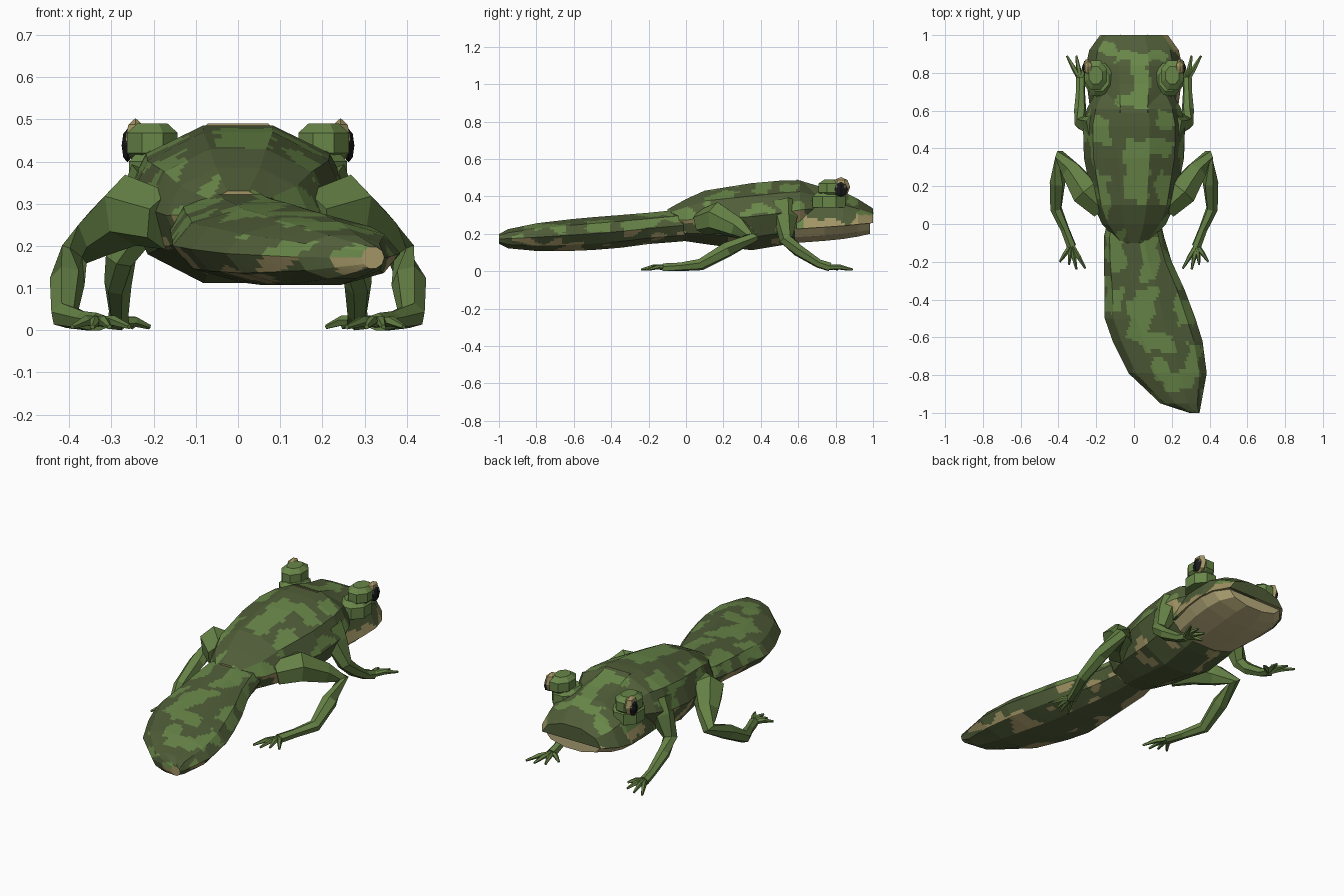
import bpy, bmesh, math
from mathutils import Vector, noise

cube = bpy.data.objects.get("Cube")
if cube:
    bpy.data.objects.remove(cube, do_unlink=True)


def material(name, rgb):
    m = bpy.data.materials.new(name)
    m.use_nodes = True
    m.diffuse_color = (*rgb, 1)
    m.node_tree.nodes["Principled BSDF"].inputs["Base Color"].default_value = (*rgb, 1)
    return m


DARK = material("dark green", (0.08, 0.11, 0.04))
LIGHT = material("light green", (0.14, 0.24, 0.066))
LIMB = material("limb green", (0.13, 0.22, 0.06))
SPOT = material("tan spot", (0.36, 0.3, 0.13))
JAW = material("pale tan", (0.48, 0.41, 0.2))
BLACK = material("black", (0.01, 0.01, 0.012))

# Light back patches: x min, x max, y min, y max
PATCHES = [
    (-0.01, 0.08, 0.66, 0.9), (-0.1, 0.17, 0.86, 0.91), (-0.22, -0.1, 0.9, 0.97),
    (-0.09, 0.08, 0.62, 0.68), (-0.05, 0.08, 0.12, 0.4), (-0.05, 0.2, 0.36, 0.45),
    (-0.25, -0.13, 0.42, 0.56), (0.12, 0.25, 0.1, 0.27), (-0.22, -0.13, 0.03, 0.26),
    (0.12, 0.22, 0.5, 0.6), (-0.16, -0.05, -0.25, -0.04), (0.04, 0.13, -0.3, -0.08),
    (0.0, 0.12, -0.5, -0.34), (-0.03, 0.08, -0.62, -0.42), (0.04, 0.21, -0.68, -0.58),
    (0.22, 0.31, -0.54, -0.34), (0.1, 0.19, -0.84, -0.72), (0.16, 0.31, -0.88, -0.78),
    (0.28, 0.35, -0.8, -0.64), (-0.15, -0.06, -0.46, -0.34),
]


def camouflage(face):
    """0 dark, 1 light, 2 tan: patches on the back, spots low on the flanks."""
    c = face.calc_center_median()
    nz = face.normal.z
    x = c.x + 0.012 * math.sin(40 * c.y)
    y = c.y + 0.012 * math.sin(40 * c.x)
    n = noise.noise(Vector((c.x * 8, c.y * 9, c.z * 14)))
    if c.y > 0.62 and c.z < 0.3 and nz < 0.6:
        return 2 if n > 0.1 else 0
    if nz > 0.6:
        return int(any(a < x < b and d < y < e for a, b, d, e in PATCHES))
    if nz > 0.1:
        return int(n > 0.08)
    return 2 if n > (0.06 if nz > -0.7 else 0.22) and nz > -0.97 else 0


def finish(name, bm, mats, rule=None):
    bmesh.ops.recalc_face_normals(bm, faces=bm.faces)
    bm.normal_update()
    if rule:
        for f in bm.faces:
            f.material_index = rule(f)
    mesh = bpy.data.meshes.new(name)
    bm.to_mesh(mesh)
    bm.free()
    for m in mats:
        mesh.materials.append(m)
    ob = bpy.data.objects.new(name, mesh)
    bpy.context.collection.objects.link(ob)
    return ob


def skin(rings):
    """Join closed rings of points into a capped tube."""
    bm = bmesh.new()
    loops = [[bm.verts.new(p) for p in r] for r in rings]
    for a, b in zip(loops, loops[1:]):
        for i in range(len(a)):
            j = (i + 1) % len(a)
            bm.faces.new((a[i], a[j], b[j], b[i]))
    bm.faces.new(loops[0])
    bm.faces.new(loops[-1])
    return bm


def loft(name, sections, mats, angles, full=True, rule=None):
    """Sections are y, centre x, half width, first z, last z."""
    rings = []
    for y, x, w, z0, z1 in sections:
        mid, h = ((z0 + z1) / 2, (z1 - z0) / 1.9) if full else (z0, (z1 - z0) / 0.95)
        rings.append([(x + w * math.cos(math.radians(a)), y,
                       mid + h * math.sin(math.radians(a))) for a in angles])
    bm = skin(rings)
    if rule:
        bmesh.ops.subdivide_edges(bm, edges=bm.edges[:], cuts=7, use_grid_fill=True)
    return finish(name, bm, mats, rule)


def limb(name, path, side, sides=6):
    """Tapered tube through x, y, z, radius stations."""
    pts = [Vector((p[0] * side, p[1], p[2])) for p in path]
    rings = []
    for i, p in enumerate(pts):
        d = Vector()
        if i:
            d += (p - pts[i - 1]).normalized()
        if i < len(pts) - 1:
            d += (pts[i + 1] - p).normalized()
        d.normalize()
        u = d.cross(Vector((0.25 * side, 0.1, 1))).normalized()
        v = d.cross(u)
        ring = []
        for k in range(sides):
            a = math.tau * (k + 0.5) / sides
            q = p + path[i][3] * (u * math.cos(a) + v * math.sin(a))
            q.z = max(q.z, 0)
            ring.append(q)
        rings.append(ring)
    return finish(name, skin(rings), [LIMB])


def drum(name, mat, x, y, rx, ry, levels):
    """Eight-sided upright drum; levels are z and relative radius."""
    turns = [math.tau * (k + 0.5) / 8 for k in range(8)]
    rings = [[(x + rx * f * math.cos(a), y + ry * f * math.sin(a), z) for a in turns]
             for z, f in levels]
    return finish(name, skin(rings), [mat])


def ball(name, mat, centre, size, segments):
    bm = bmesh.new()
    bmesh.ops.create_uvsphere(bm, u_segments=segments, v_segments=4, radius=1)
    for v in bm.verts:
        v.co = Vector(centre) + Vector(a * b for a, b in zip(v.co, size))
    return finish(name, bm, [mat])


DECAGON = range(0, 360, 36)
HALF = range(0, 181, 36)
CAMO = [DARK, LIGHT, SPOT]

# Trunk and tail
loft("body", [
    (-0.1, 0, 0.08, 0.22, 0.33), (0, 0, 0.17, 0.16, 0.385), (0.1, 0, 0.215, 0.145, 0.43),
    (0.35, 0, 0.265, 0.112, 0.47), (0.52, 0, 0.27, 0.14, 0.485),
    (0.61, 0, 0.25, 0.17, 0.485), (0.7, 0, 0.2, 0.23, 0.44),
], CAMO, DECAGON, rule=camouflage)
loft("tail", [
    (0.1, 0, 0.12, 0.17, 0.34), (-0.07, 0, 0.16, 0.155, 0.325), (-0.2, 0.02, 0.18, 0.145, 0.312),
    (-0.35, 0.057, 0.212, 0.125, 0.3), (-0.5, 0.085, 0.24, 0.113, 0.288),
    (-0.62, 0.125, 0.238, 0.108, 0.277), (-0.79, 0.178, 0.207, 0.107, 0.257),
    (-0.95, 0.248, 0.108, 0.122, 0.225), (-1, 0.32, 0.027, 0.147, 0.198),
], CAMO, DECAGON, rule=camouflage)

# Head with a separate pale lower jaw
loft("head", [
    (0.59, 0, 0.23, 0.225, 0.49), (0.74, 0, 0.25, 0.235, 0.445), (0.84, 0, 0.255, 0.242, 0.425),
    (0.92, 0, 0.237, 0.25, 0.385), (1, 0, 0.18, 0.257, 0.335),
], CAMO, HALF, full=False, rule=camouflage)
loft("lower_jaw", [
    (0.58, 0, 0.215, 0.23, 0.15), (0.74, 0, 0.243, 0.236, 0.162), (0.84, 0, 0.246, 0.242, 0.172),
    (0.92, 0, 0.227, 0.25, 0.185), (0.985, 0, 0.17, 0.256, 0.2),
], [JAW], HALF, full=False)

# Paired eyes, arms and legs
for label, s in (("left", 1), ("right", -1)):
    drum(label + "_eye_mound", LIGHT, 0.185 * s, 0.765, 0.08, 0.095,
         [(0.34, 1.0), (0.4, 1.0), (0.425, 0.7)])
    drum(label + "_eyelid", LIGHT, 0.203 * s, 0.787, 0.065, 0.085,
         [(0.405, 0.75), (0.42, 1.0), (0.468, 1.0), (0.49, 0.6)])
    ball(label + "_eyeball", SPOT, (0.243 * s, 0.828, 0.45), (0.028, 0.05, 0.053), 6)
    ball(label + "_pupil", BLACK, (0.262 * s, 0.828, 0.438), (0.014, 0.038, 0.04), 4)
    ball(label + "_nostril", DARK, (0.07 * s, 0.995, 0.31), (0.016, 0.007, 0.01), 6)

    limb(label + "_arm", [
        (0.185, 0.525, 0.355, 0.08), (0.225, 0.535, 0.28, 0.065), (0.278, 0.535, 0.17, 0.038),
        (0.285, 0.6, 0.11, 0.033), (0.283, 0.71, 0.04, 0.024), (0.283, 0.77, 0.02, 0.026),
    ], s)
    limb(label + "_leg", [
        (0.17, 0.09, 0.26, 0.07), (0.255, 0.17, 0.285, 0.085), (0.33, 0.28, 0.23, 0.058),
        (0.388, 0.355, 0.18, 0.036), (0.405, 0.22, 0.115, 0.042), (0.413, 0.08, 0.035, 0.032),
        (0.365, -0.03, 0.022, 0.024), (0.33, -0.12, 0.016, 0.026),
    ], s)
    digits = [
        ("finger", (0.283, 0.76), [(0.21, 0.81), (0.25, 0.87), (0.305, 0.89), (0.355, 0.89)]),
        ("toe", (0.332, -0.11), [(0.258, -0.235), (0.305, -0.24), (0.345, -0.215), (0.393, -0.2)]),
    ]
    for kind, (bx, by), tips in digits:
        for i, (tx, ty) in enumerate(tips):
            limb(f"{label}_{kind}_{i + 1}", [
                (bx, by, 0.02, 0.014), ((bx + tx) / 2, (by + ty) / 2, 0.022, 0.013),
                (tx, ty, 0.008, 0.006)], s, 5)
